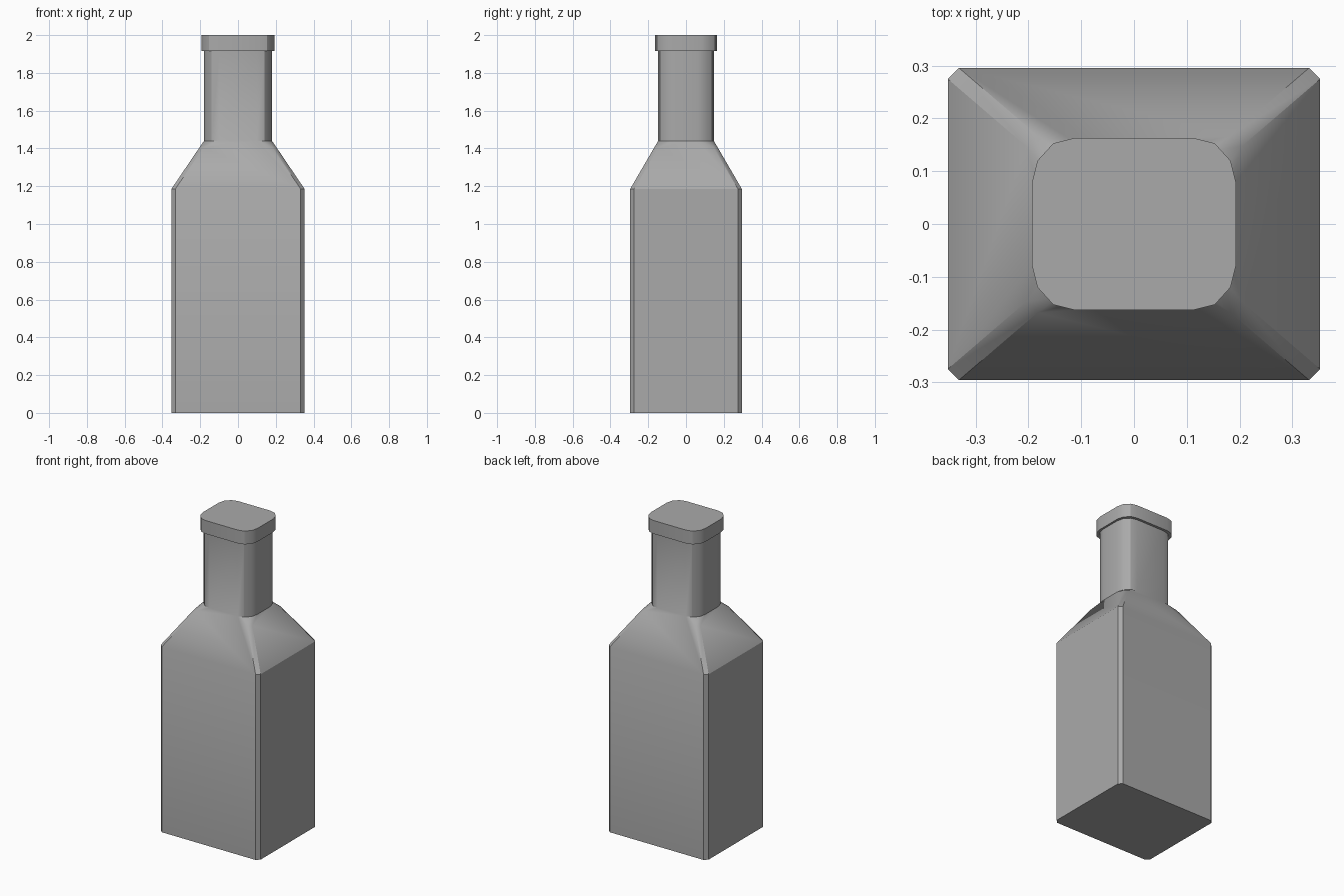
import bpy, bmesh, math

cube = bpy.data.objects.get("Cube")
if cube:
    bpy.data.objects.remove(cube)

grey = bpy.data.materials.new("grey glass")
grey.use_nodes = True
colour = (0.4, 0.4, 0.4, 1)
grey.diffuse_color = colour
grey.node_tree.nodes["Principled BSDF"].inputs["Base Color"].default_value = colour

# Corner cuts, as offsets inward from the corner, counter-clockwise
CHAMFER = [(0, 0.021), (0.021, 0)]
ROUND = [(0, 0.083), (0.01, 0.043), (0.04, 0.01), (0.08, 0)]


def ring(bm, half_x, half_y, z, cut):
    """Four corners, each a list of vertices, in counter-clockwise order."""
    corners = []
    for sx, sy in ((1, 1), (-1, 1), (-1, -1), (1, -1)):
        pts = [(sx * (half_x - dx), sy * (half_y - dy), z) for dx, dy in cut]
        if sx * sy < 0:
            pts.reverse()
        corners.append([bm.verts.new(p) for p in pts])
    return corners


def flat(corners):
    return [v for corner in corners for v in corner]


def wall(bm, low, high):
    a, b = flat(low), flat(high)
    for i in range(len(a)):
        j = (i + 1) % len(a)
        bm.faces.new((a[i], a[j], b[j], b[i]))


def finish(bm, name):
    bmesh.ops.recalc_face_normals(bm, faces=bm.faces)
    mesh = bpy.data.meshes.new(name)
    bm.to_mesh(mesh)
    bm.free()
    mesh.materials.append(grey)
    obj = bpy.data.objects.new(name, mesh)
    bpy.context.collection.objects.link(obj)
    bpy.ops.object.select_all(action='DESELECT')
    obj.select_set(True)
    bpy.context.view_layer.objects.active = obj
    bpy.ops.object.shade_smooth_by_angle(angle=math.radians(32))


# Bottle: chamfered body, sloping shoulders and rounded neck
bm = bmesh.new()
base = ring(bm, 0.353, 0.296, 0, CHAMFER)
body = ring(bm, 0.353, 0.296, 1.185, CHAMFER)
shoulder = ring(bm, 0.204, 0.168, 1.405, CHAMFER)
neck = ring(bm, 0.18, 0.147, 1.44, ROUND)
collar = ring(bm, 0.18, 0.147, 1.915, ROUND)
bm.faces.new(flat(base)[::-1])
wall(bm, base, body)
wall(bm, neck, collar)
for i in range(4):
    j = (i + 1) % 4
    b, s, n = body[i], shoulder[i], neck[i]
    # Chamfer strip, then a small fan that blends into the round neck
    bm.faces.new((b[0], b[1], s[1], s[0]))
    bm.faces.new((s[0], s[1], n[2], n[1]))
    bm.faces.new((s[0], n[1], n[0]))
    bm.faces.new((s[1], n[3], n[2]))
    # Sloping side up to the neck
    bm.faces.new((b[1], body[j][0], shoulder[j][0], neck[j][0], n[3], s[1]))

# Lip, stepped out from the top of the neck
under = ring(bm, 0.193, 0.163, 1.915, ROUND)
rim = ring(bm, 0.193, 0.163, 2, ROUND)
wall(bm, collar, under)
wall(bm, under, rim)
bm.faces.new(flat(rim))
finish(bm, "bottle")
